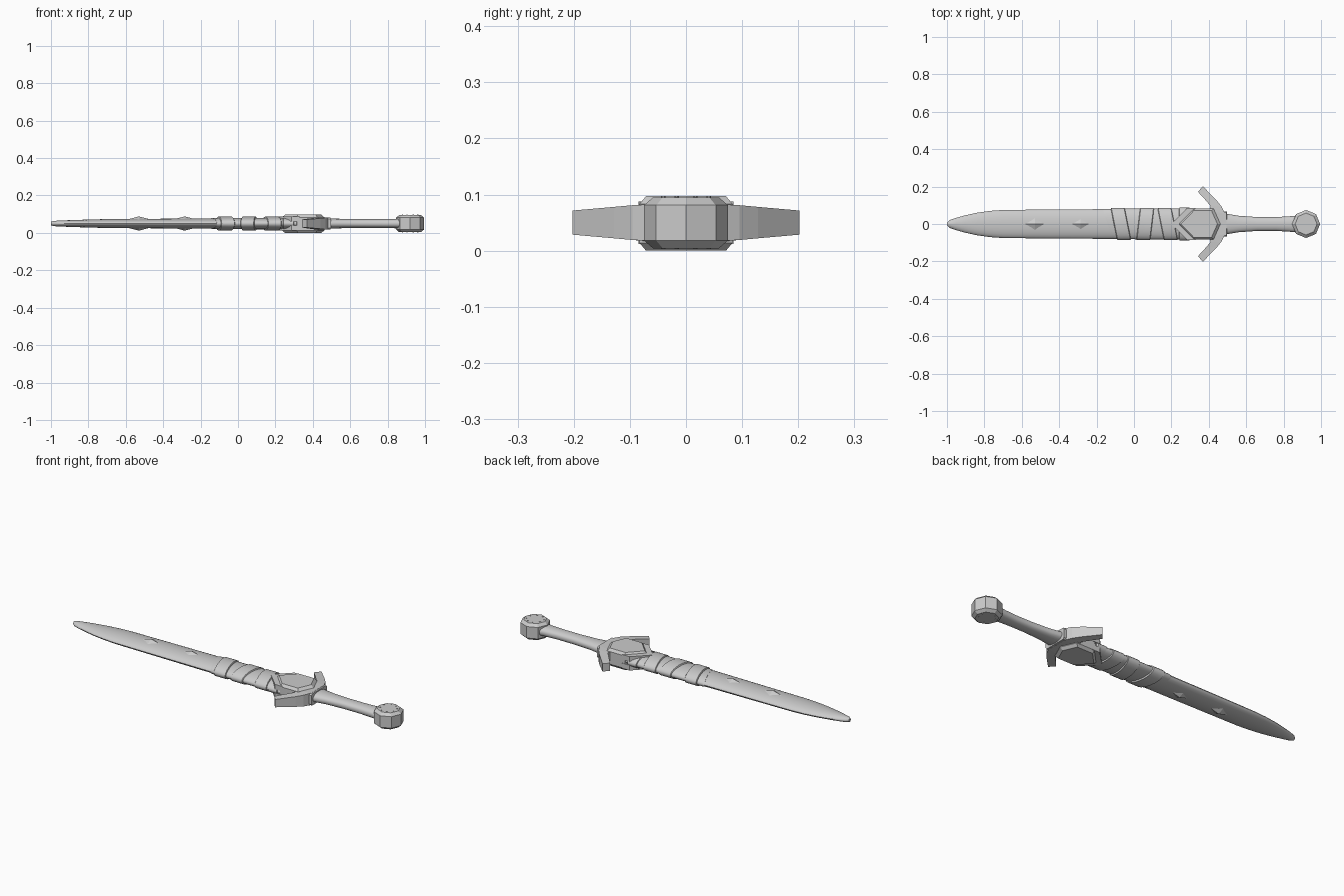
import bpy, bmesh, math
from mathutils import Vector

cube = bpy.data.objects.get("Cube")
if cube:
    bpy.data.objects.remove(cube, do_unlink=True)

MID = 0.05
steel = bpy.data.materials.new("plain grey")
steel.use_nodes = True
GREY = (0.6, 0.6, 0.6, 1)
steel.diffuse_color = GREY
steel.node_tree.nodes["Principled BSDF"].inputs["Base Color"].default_value = GREY


def finish(name, bm, smooth=None):
    bmesh.ops.recalc_face_normals(bm, faces=bm.faces)
    mesh = bpy.data.meshes.new(name)
    bm.to_mesh(mesh)
    bm.free()
    mesh.materials.append(steel)
    ob = bpy.data.objects.new(name, mesh)
    bpy.context.collection.objects.link(ob)
    if smooth:
        bpy.ops.object.select_all(action='DESELECT')
        ob.select_set(True)
        bpy.context.view_layer.objects.active = ob
        bpy.ops.object.shade_smooth_by_angle(angle=math.radians(smooth))
    return ob


def skin(name, rings, smooth=None):
    """Joins equal rings of points and caps both ends."""
    bm = bmesh.new()
    loops = [[bm.verts.new(p) for p in ring] for ring in rings]
    n = len(loops[0])
    for a, b in zip(loops, loops[1:]):
        for i in range(n):
            j = (i + 1) % n
            bm.faces.new((a[i], a[j], b[j], b[i]))
    bm.faces.new(loops[0])
    bm.faces.new(loops[-1])
    return finish(name, bm, smooth)


def loft(name, sections, sides=24, slant=0.0, smooth=40, power=1.0):
    """Oval sections (x, half width, half height) along x."""
    rings = []
    for x, w, h in sections:
        ring = []
        for i in range(sides):
            a = math.tau * i / sides
            s = math.sin(a)
            y = w * math.cos(a)
            z = h * math.copysign(abs(s) ** power, s)
            ring.append((x + slant * y, y, MID + z))
        rings.append(ring)
    return skin(name, rings, smooth)


def slab(name, outline, levels):
    """Outline in plan, stacked at (z, shrink) levels about its centre."""
    pts = [Vector(p) for p in outline]
    lo, hi = min(p.x for p in pts), max(p.x for p in pts)
    c = Vector(((lo + hi) / 2, 0))
    return skin(name, [[(*(c + (p - c) * s), z) for p in pts] for z, s in levels])


def mirrored(half):
    """Completes a half outline (y >= 0) across y = 0."""
    return half + [(x, -y) for x, y in reversed(half) if y > 0]


# Scabbard with a tapered tip
loft("scabbard", [(-1, .008, .010), (-.985, .021, .014), (-.95, .033, .016),
                  (-.9, .047, .018), (-.84, .060, .020), (-.77, .070, .022),
                  (-.7, .075, .024), (-.5, .077, .025), (-.2, .079, .027),
                  (.1, .080, .028), (.36, .080, .029)], power=1.15)

# Slanted leather wraps around the upper scabbard
loft("wrap_sleeve", [(-.14, .079, .028), (-.13, .081, .030), (.27, .083, .031),
                     (.30, .081, .029)], slant=-.35)
for k, x in enumerate((-.07, .06, .18)):
    loft(f"wrap_band_{k + 1}", [(x - .038, .080, .029), (x - .034, .086, .037),
                                (x + .034, .086, .037), (x + .038, .080, .029)],
         slant=-.2 if k != 1 else .12)
loft("mouth_band", [(.24, .080, .029), (.244, .088, .034),
                    (.296, .088, .034), (.30, .080, .029)])

# Diamond studs passing through both faces
for k, x in enumerate((-.53, -.285)):
    bm = bmesh.new()
    tips = [bm.verts.new((x, 0, MID + s * .038)) for s in (1, -1)]
    rim = [bm.verts.new((x + dx, dy, MID + s * .021))
           for s in (1, -1) for dx, dy in ((.065, 0), (0, .034), (-.065, 0), (0, -.034))]
    for i in range(4):
        j = (i + 1) % 4
        bm.faces.new((tips[0], rim[i], rim[j]))
        bm.faces.new((tips[1], rim[i + 4], rim[j + 4]))
        bm.faces.new((rim[i], rim[j], rim[j + 4], rim[i + 4]))
    finish(f"diamond_stud_{k + 1}", bm)

# Guard block with bevelled faces
block = mirrored([(.235, 0), (.315, .083), (.425, .083), (.462, 0)])
slab("guard_block", block, [(0, .86), (.014, 1), (.083, 1), (.097, .86)])

# Chevron trim in front of the block, on both faces
chevron = [(.20, 0), (.285, .085), (.33, .085), (.25, 0), (.33, -.085), (.285, -.085)]
for name, z0, z1 in (("chevron_upper", .06, .088), ("chevron_lower", .012, .04)):
    slab(name, chevron, [(z0, 1), (z1, 1)])

# Swept guard arms, thinner towards the tips
arm = [((.40, .0), (.485, .0), .033), ((.40, .07), (.487, .055), .033),
       ((.41, .095), (.467, .095), .031), ((.385, .125), (.44, .128), .028),
       ((.342, .172), (.368, .202), .0215)]
for side, s in (("left", 1), ("right", -1)):
    skin(f"guard_arm_{side}",
         [[(a[0], s * a[1], MID - h), (b[0], s * b[1], MID - h),
           (b[0], s * b[1], MID + h), (a[0], s * a[1], MID + h)] for a, b, h in arm])

# Collar and grip
collar = mirrored([(.472, .068), (.496, .068)])
slab("grip_collar", collar, [(.018, .9), (.026, 1), (.074, 1), (.082, .9)])
loft("grip", [(.46, .056, .028), (.50, .054, .027), (.56, .044, .025), (.66, .037, .024),
              (.76, .037, .024), (.83, .041, .025), (.88, .046, .027)], power=.8)

# Faceted pommel with small rivets on both faces
octagon = [(.92 + .075 * math.cos(math.tau * i / 8), .075 * math.sin(math.tau * i / 8))
           for i in range(8)]
slab("pommel", octagon, [(.004, .78), (.018, 1), (.081, 1), (.095, .78)])
for i in range(8):
    a = math.tau * (i + .5) / 8
    bm = bmesh.new()
    bmesh.ops.create_cone(bm, cap_ends=True, segments=6, radius1=.004, radius2=.004, depth=.094)
    bmesh.ops.translate(bm, verts=bm.verts,
                        vec=(.92 + .044 * math.cos(a), .044 * math.sin(a), MID))
    finish(f"pommel_rivet_{i + 1}", bm)
